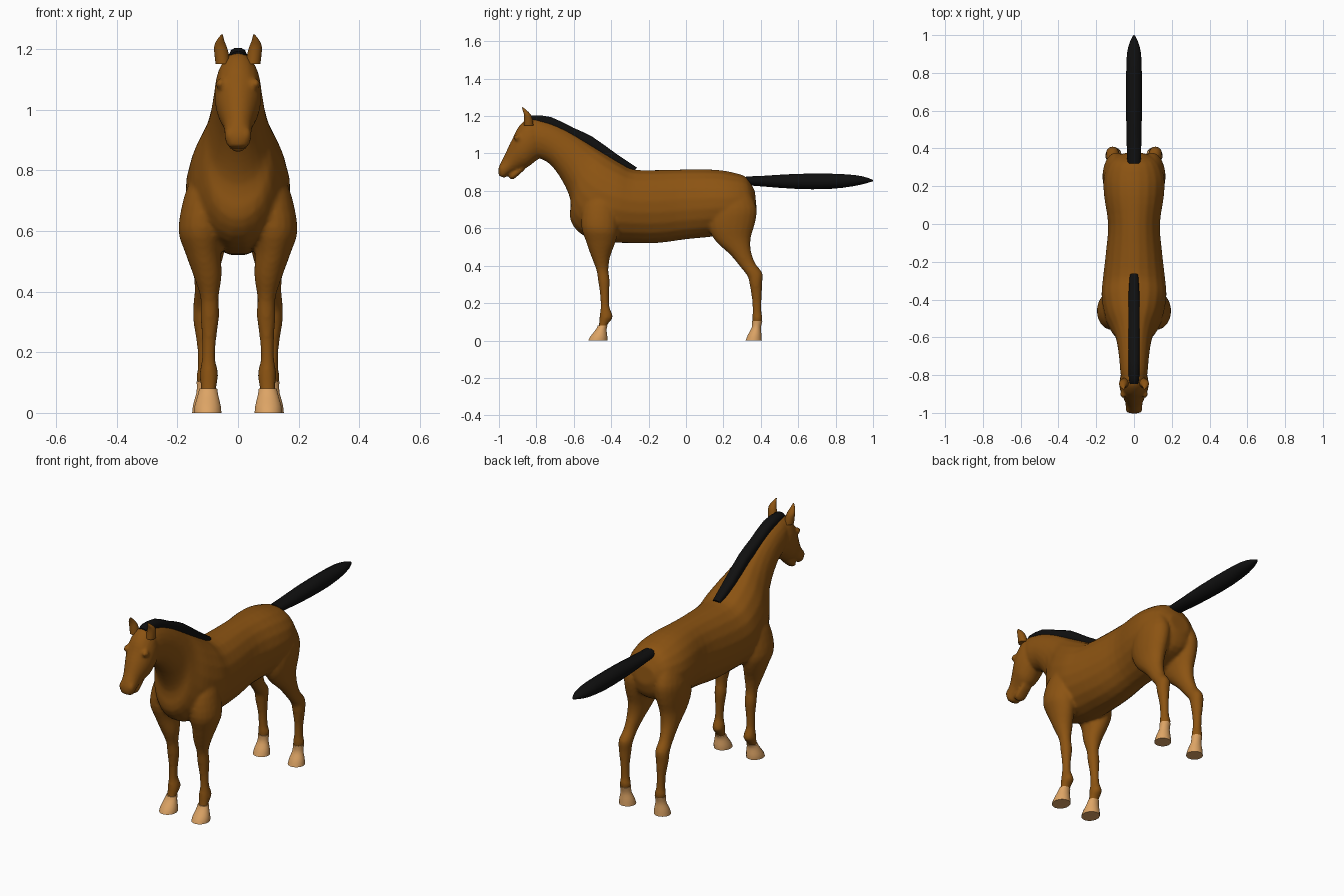
import bpy, bmesh, math
from mathutils import Vector, Matrix


def material(name, rgb):
    m = bpy.data.materials.new(name)
    m.diffuse_color = (*rgb, 1)
    return m


BROWN = material("brown coat", (0.26, 0.087, 0.006))
BLACK = material("black hair", (0.005, 0.005, 0.005))
CREAM = material("cream muzzle", (0.66, 0.50, 0.25))
TAN = material("tan hoof", (0.72, 0.37, 0.13))


def spline(rows, steps):
    """Catmull-Rom interpolation of the section values."""
    out = []
    for i in range(len(rows) - 1):
        p0, p1 = rows[max(i - 1, 0)], rows[i]
        p2, p3 = rows[i + 1], rows[min(i + 2, len(rows) - 1)]
        for k in range(steps):
            t = k / steps
            out.append([0.5 * (2 * b + (c - a) * t + (2 * a - 5 * b + 4 * c - d) * t * t
                               + (3 * b - a - 3 * c + d) * t ** 3)
                        for a, b, c, d in zip(p0, p1, p2, p3)])
    return out + [list(rows[-1])]


def loft(bm, rows, side=1, n=20, steps=3, power=1.0):
    """Sections: y1, z1, y2, z2 (two opposite edge points), half width, x centre."""
    rings = []
    for y1, z1, y2, z2, w, x in spline([(*r, 0)[:6] for r in rows], steps):
        ring = []
        for k in range(n):
            a = 2 * math.pi * (k + 0.5) / n
            c = math.copysign(abs(math.cos(a)) ** power, math.cos(a))
            s = math.copysign(abs(math.sin(a)) ** power, math.sin(a))
            ring.append(bm.verts.new((side * (x + max(w, 0.001) * s),
                                      (y1 + y2) / 2 + c * (y1 - y2) / 2,
                                      (z1 + z2) / 2 + c * (z1 - z2) / 2)))
        rings.append(ring)
    faces = [bm.faces.new(rings[0]), bm.faces.new(rings[-1][::-1])]
    for a, b in zip(rings, rings[1:]):
        for k in range(n):
            j = (k + 1) % n
            faces.append(bm.faces.new((a[k], b[k], b[j], a[j])))
    bmesh.ops.recalc_face_normals(bm, faces=faces)


def make_object(name, bm, mat, angle=50):
    me = bpy.data.meshes.new(name)
    bm.to_mesh(me)
    bm.free()
    me.materials.append(mat)
    ob = bpy.data.objects.new(name, me)
    bpy.context.collection.objects.link(ob)
    bpy.ops.object.select_all(action='DESELECT')
    ob.select_set(True)
    bpy.context.view_layer.objects.active = ob
    bpy.ops.object.shade_smooth_by_angle(angle=math.radians(angle))
    return ob


TORSO = [(.368, .80, .378, .70, .06), (.325, .872, .35, .62, .125),
         (.25, .90, .26, .575, .16), (.15, .915, .15, .555, .16),
         (0, .916, 0, .54, .138), (-.15, .913, -.15, .52, .15),
         (-.28, .916, -.30, .52, .166), (-.35, .95, -.42, .525, .173),
         (-.43, 1.0, -.55, .56, .155), (-.50, 1.045, -.618, .64, .122),
         (-.57, 1.09, -.618, .75, .10), (-.64, 1.13, -.66, .85, .087),
         (-.72, 1.165, -.72, .935, .078), (-.80, 1.185, -.775, .97, .072),
         (-.85, 1.175, -.82, .98, .06)]
HEAD = [(-.79, 1.19, -.765, 1.0, .055), (-.85, 1.187, -.772, .98, .072),
        (-.898, 1.14, -.80, .962, .078), (-.923, 1.09, -.84, .93, .072),
        (-.948, 1.04, -.875, .917, .059), (-.973, .985, -.905, .908, .047),
        (-.994, .945, -.925, .902, .045), (-1.005, .91, -.948, .889, .043),
        (-1.0, .88, -.967, .869, .032)]
LOWER_LIP = [(-.87, .935, -.86, .915, .028), (-.92, .905, -.895, .884, .034),
             (-.938, .892, -.92, .863, .03), (-.948, .878, -.938, .861, .02)]
FRONT_LEG = [(-.50, .80, -.36, .80, .04, .10), (-.55, .72, -.36, .72, .068, .108),
             (-.56, .61, -.36, .60, .077, .12), (-.535, .53, -.375, .53, .06, .115),
             (-.507, .45, -.405, .45, .046, .10), (-.48, .38, -.415, .38, .030, .094),
             (-.47, .32, -.408, .32, .031, .093), (-.46, .25, -.411, .25, .024, .095),
             (-.457, .18, -.409, .18, .022, .097), (-.462, .13, -.391, .125, .031, .096),
             (-.466, .085, -.42, .085, .026, .097), (-.475, .04, -.43, .04, .025, .099)]
HIND_LEG = [(.16, .80, .34, .80, .05, .09), (.13, .70, .378, .71, .073, .092),
            (.12, .61, .37, .63, .069, .095), (.155, .535, .347, .55, .056, .098),
            (.235, .46, .347, .48, .043, .104), (.285, .40, .372, .41, .033, .11),
            (.328, .345, .409, .36, .035, .113), (.34, .30, .407, .30, .032, .115),
            (.353, .22, .404, .22, .023, .112), (.356, .15, .404, .15, .023, .11),
            (.354, .12, .41, .115, .029, .108), (.36, .06, .395, .06, .020, .108)]

# Coat: lofted limbs fused into one smooth skin
bm = bmesh.new()
for rows in (TORSO, HEAD, LOWER_LIP):
    loft(bm, rows)
for side in (1, -1):
    loft(bm, FRONT_LEG, side)
    loft(bm, HIND_LEG, side)
    # nostril rims and brow bulges
    for pos, size in (((.027, -.983, .915), (.018, .018, .026)),
                      ((.058, -.90, 1.085), (.016, .022, .018))):
        bmesh.ops.create_uvsphere(
            bm, u_segments=12, v_segments=8, radius=1,
            matrix=Matrix.Translation((side * pos[0], pos[1], pos[2])) @ Matrix.Diagonal((*size, 1)))
body = make_object("body", bm, BROWN)
fuse = body.modifiers.new("fuse", 'REMESH')
fuse.mode = 'VOXEL'
fuse.voxel_size = 0.009
relax = body.modifiers.new("relax", 'SMOOTH')
relax.factor = 0.5
relax.iterations = 4
graph = bpy.context.evaluated_depsgraph_get()
skin = bpy.data.meshes.new_from_object(body.evaluated_get(graph))
body.modifiers.clear()

# Muzzle: cut the skin along a slanted plane and colour the nose side
bm = bmesh.new()
bm.from_mesh(skin)
point, normal = Vector((0, -.975, .985)), Vector((0, -.75, -.65))
near = [f for f in bm.faces if f.calc_center_median().y < -.82]
geom = near + list({e for f in near for e in f.edges}) + list({v for f in near for v in f.verts})
bmesh.ops.bisect_plane(bm, geom=geom, plane_co=point, plane_no=normal, dist=1e-5)
for f in bm.faces:
    c = f.calc_center_median()
    f.smooth = True
    f.material_index = int(c.y < -.85 and (c - point).dot(normal) > 0)
bm.to_mesh(skin)
bm.free()
body.data = skin
skin.materials.clear()
skin.materials.append(BROWN)
skin.materials.append(CREAM)

# Hooves and ears, mirrored
FRONT_HOOF = [(-.472, .08, -.418, .08, .030, .098), (-.482, .06, -.424, .06, .034, .099),
              (-.512, .022, -.42, .022, .044, .10), (-.524, 0, -.42, 0, .046, .10)]
HIND_HOOF = [(.352, .104, .409, .104, .029, .108), (.351, .07, .401, .07, .029, .108),
             (.330, .03, .404, .03, .040, .108), (.318, 0, .406, 0, .044, .108)]
EAR = [(-.868, 1.15, -.815, 1.15, .024, .05), (-.866, 1.185, -.82, 1.18, .024, .054),
       (-.867, 1.21, -.828, 1.205, .021, .058), (-.873, 1.23, -.845, 1.225, .013, .058),
       (-.878, 1.248, -.87, 1.246, .003, .053)]
for side, word in ((1, "left"), (-1, "right")):
    for name, rows, mat in (("front_hoof", FRONT_HOOF, TAN), ("hind_hoof", HIND_HOOF, TAN),
                            ("ear", EAR, BROWN)):
        bm = bmesh.new()
        loft(bm, rows, side, n=16)
        make_object(f"{name}_{word}", bm, mat)

# Mane along the crest
bm = bmesh.new()
loft(bm, [(-.262, .925, -.28, .90, .022), (-.37, .997, -.39, .945, .030),
          (-.50, 1.09, -.52, 1.03, .031), (-.60, 1.137, -.615, 1.075, .031),
          (-.72, 1.195, -.725, 1.13, .031), (-.82, 1.205, -.815, 1.14, .028),
          (-.848, 1.192, -.84, 1.155, .022)], n=12, steps=2, power=0.75)
make_object("mane", bm, BLACK)

# Tail stretched straight back
bm = bmesh.new()
loft(bm, [(.32, .878, .32, .83, .036), (.42, .882, .42, .822, .040),
          (.58, .892, .58, .81, .043), (.76, .894, .76, .808, .043),
          (.90, .886, .90, .825, .039), (.97, .871, .97, .842, .02),
          (1.0, .858, 1.0, .852, .003)], n=12, steps=2)
make_object("tail", bm, BLACK)
